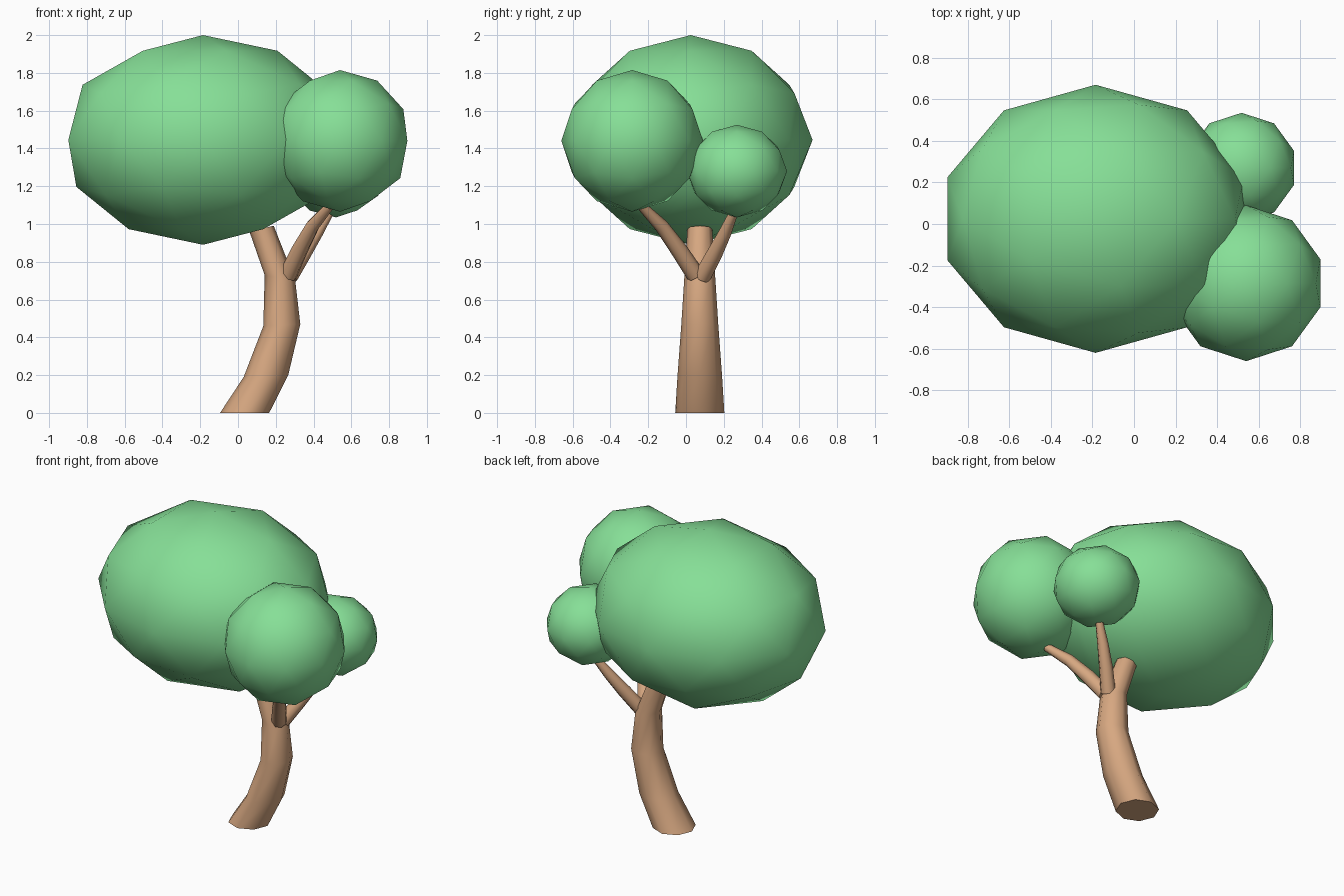
import bpy, bmesh, math
from mathutils import Vector

cube = bpy.data.objects.get("Cube")
if cube:
    bpy.data.objects.remove(cube, do_unlink=True)


def make_material(name, rgb):
    mat = bpy.data.materials.new(name)
    mat.use_nodes = True
    mat.diffuse_color = (*rgb, 1)
    mat.node_tree.nodes["Principled BSDF"].inputs["Base Color"].default_value = (*rgb, 1)
    return mat


leaf_green = make_material("leaf green", (0.24, 0.74, 0.31))
bark_brown = make_material("bark brown", (0.68, 0.39, 0.22))


def finish(bm, name, mat):
    """Turn a bmesh into a smooth-shaded object with one colour."""
    bmesh.ops.recalc_face_normals(bm, faces=bm.faces)
    mesh = bpy.data.meshes.new(name)
    bm.to_mesh(mesh)
    bm.free()
    mesh.materials.append(mat)
    obj = bpy.data.objects.new(name, mesh)
    bpy.context.collection.objects.link(obj)
    bpy.ops.object.select_all(action="DESELECT")
    obj.select_set(True)
    bpy.context.view_layer.objects.active = obj
    bpy.ops.object.shade_smooth_by_angle(angle=math.radians(60))
    return obj


def leaf_ball(name, centre, radii):
    bm = bmesh.new()
    bmesh.ops.create_icosphere(bm, subdivisions=2, radius=1)
    bmesh.ops.scale(bm, vec=radii, verts=bm.verts)
    bmesh.ops.translate(bm, vec=centre, verts=bm.verts)
    return finish(bm, name, leaf_green)


def limb(name, path, normals, sides=8):
    """Tapered tube through (x, y, z, radius) stations, capped at both ends."""
    bm = bmesh.new()
    rings = []
    for (x, y, z, r), normal in zip(path, normals):
        n = Vector(normal).normalized()
        v = n.cross(Vector((1, 0, 0))).normalized()
        u = v.cross(n)
        ring = []
        for i in range(sides):
            a = math.tau * i / sides
            ring.append(bm.verts.new(Vector((x, y, z)) + r * (math.cos(a) * u + math.sin(a) * v)))
        rings.append(ring)
    for low, high in zip(rings, rings[1:]):
        for i in range(sides):
            j = (i + 1) % sides
            bm.faces.new((low[i], low[j], high[j], high[i]))
    bm.faces.new(rings[0])
    bm.faces.new(rings[-1])
    return finish(bm, name, bark_brown)


def path_normals(path):
    pts = [Vector(p[:3]) for p in path]
    last = len(pts) - 1
    return [pts[min(i + 1, last)] - pts[max(i - 1, 0)] for i in range(len(pts))]


# Foliage
leaf_ball("main_foliage", (-0.185, 0.025, 1.445), (0.75, 0.645, 0.555))
leaf_ball("front_foliage", (0.54, -0.285, 1.44), (0.375, 0.375, 0.375))
leaf_ball("back_foliage", (0.518, 0.27, 1.28), (0.265, 0.265, 0.245))

# Leaning trunk
trunk = [(0.035, 0.073, 0, 0.13), (0.148, 0.073, 0.195, 0.118), (0.232, 0.073, 0.465, 0.098),
         (0.222, 0.073, 0.715, 0.082), (0.125, 0.073, 0.975, 0.066)]
tilts = [0, -0.04, -0.05, 0.17, -0.25]
limb("trunk", trunk, [(t, 0, 1) for t in tilts])

# Branches
front_branch = [(0.265, 0.05, 0.73, 0.048), (0.325, -0.035, 0.86, 0.045),
                (0.395, -0.13, 0.99, 0.037), (0.485, -0.235, 1.095, 0.025)]
back_branch = [(0.272, 0.085, 0.72, 0.046), (0.345, 0.15, 0.84, 0.042),
               (0.415, 0.205, 0.95, 0.034), (0.487, 0.255, 1.065, 0.023)]
limb("front_branch", front_branch, path_normals(front_branch))
limb("back_branch", back_branch, path_normals(back_branch))
